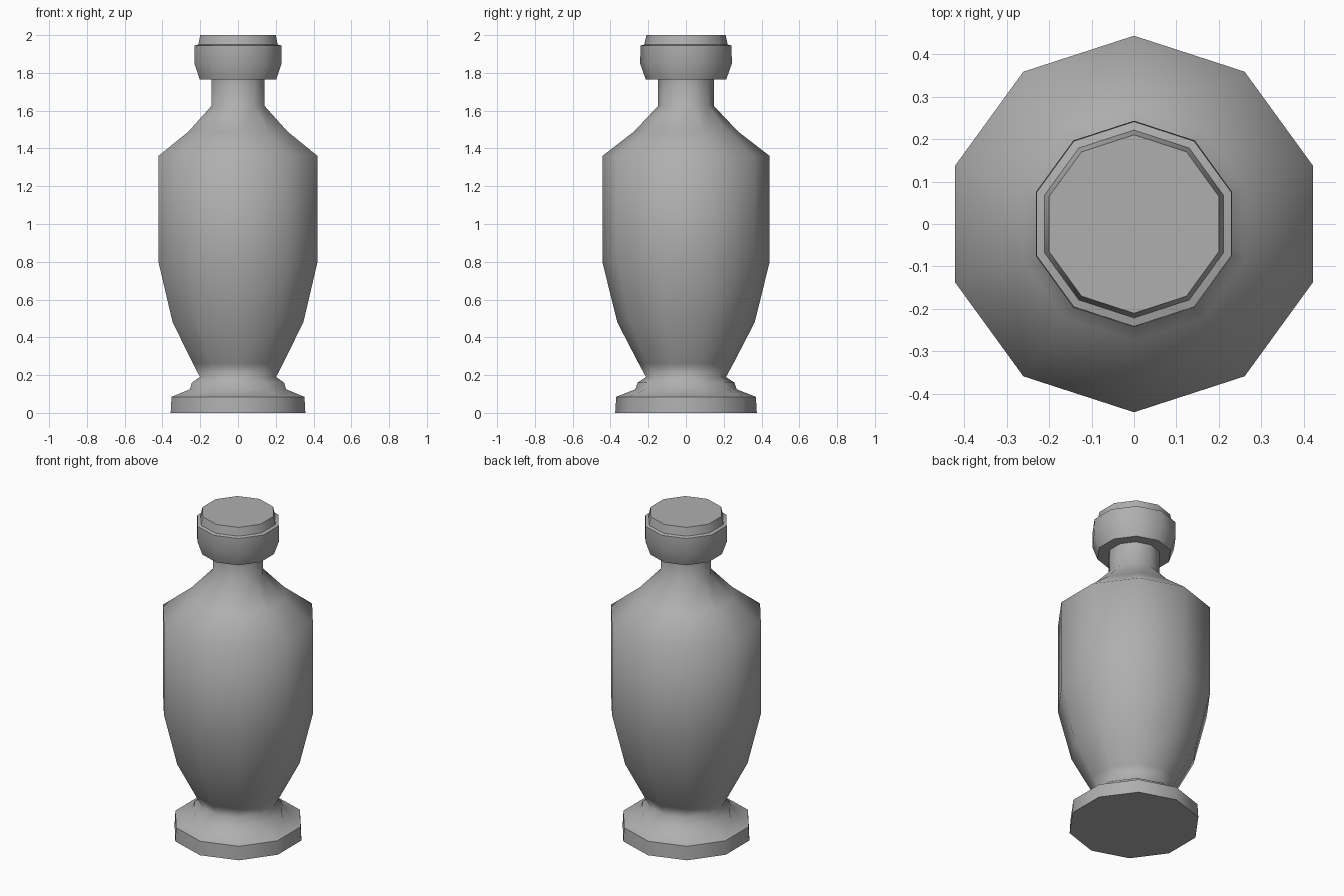
import bpy, bmesh, math

if "Cube" in bpy.data.objects:
    bpy.data.objects.remove(bpy.data.objects["Cube"])

SIDES = 10


def lathe(name, profile):
    """Spin (radius, z, sharp) rings into a closed, smooth-shaded solid."""
    bm = bmesh.new()
    rings = []
    for r, z, _ in profile:
        angles = [math.pi / 2 + 2 * math.pi * i / SIDES for i in range(SIDES)]
        rings.append([bm.verts.new((r * math.cos(a), r * math.sin(a), z)) for a in angles])
    for low, high in zip(rings, rings[1:]):
        for i in range(SIDES):
            j = (i + 1) % SIDES
            bm.faces.new((low[i], low[j], high[j], high[i]))
    bm.faces.new(rings[0][::-1])
    bm.faces.new(rings[-1])
    for f in bm.faces:
        f.smooth = True
    for ring, (_, _, sharp) in zip(rings, profile):
        if sharp:
            for i in range(SIDES):
                bm.edges.get((ring[i], ring[(i + 1) % SIDES])).smooth = False
    bmesh.ops.recalc_face_normals(bm, faces=bm.faces)
    mesh = bpy.data.meshes.new(name)
    bm.to_mesh(mesh)
    bm.free()
    obj = bpy.data.objects.new(name, mesh)
    bpy.context.collection.objects.link(obj)
    return obj


# Plinth and flared foot
foot = [(0.375, 0, True), (0.37, 0.085, True), (0.268, 0.125, False),
        (0.257, 0.16, False), (0.212, 0.19, False), (0.25, 0.26, False)]
# Belly, shoulder and neck
body = [(0.364, 0.48, False), (0.443, 0.80, False), (0.443, 1.36, False),
        (0.275, 1.49, False), (0.148, 1.625, False), (0.148, 1.765, True)]
# Collar and stopper
head = [(0.213, 1.765, True), (0.243, 1.85, False), (0.241, 1.945, True),
        (0.221, 1.95, True), (0.21, 2.0, True)]

vase = lathe("vase", foot + body + head)

# Dark grey stone
stone = bpy.data.materials.new("dark_grey")
stone.diffuse_color = (0.43, 0.43, 0.43, 1)
stone.use_nodes = True
stone.node_tree.nodes["Principled BSDF"].inputs["Base Color"].default_value = stone.diffuse_color
vase.data.materials.append(stone)
